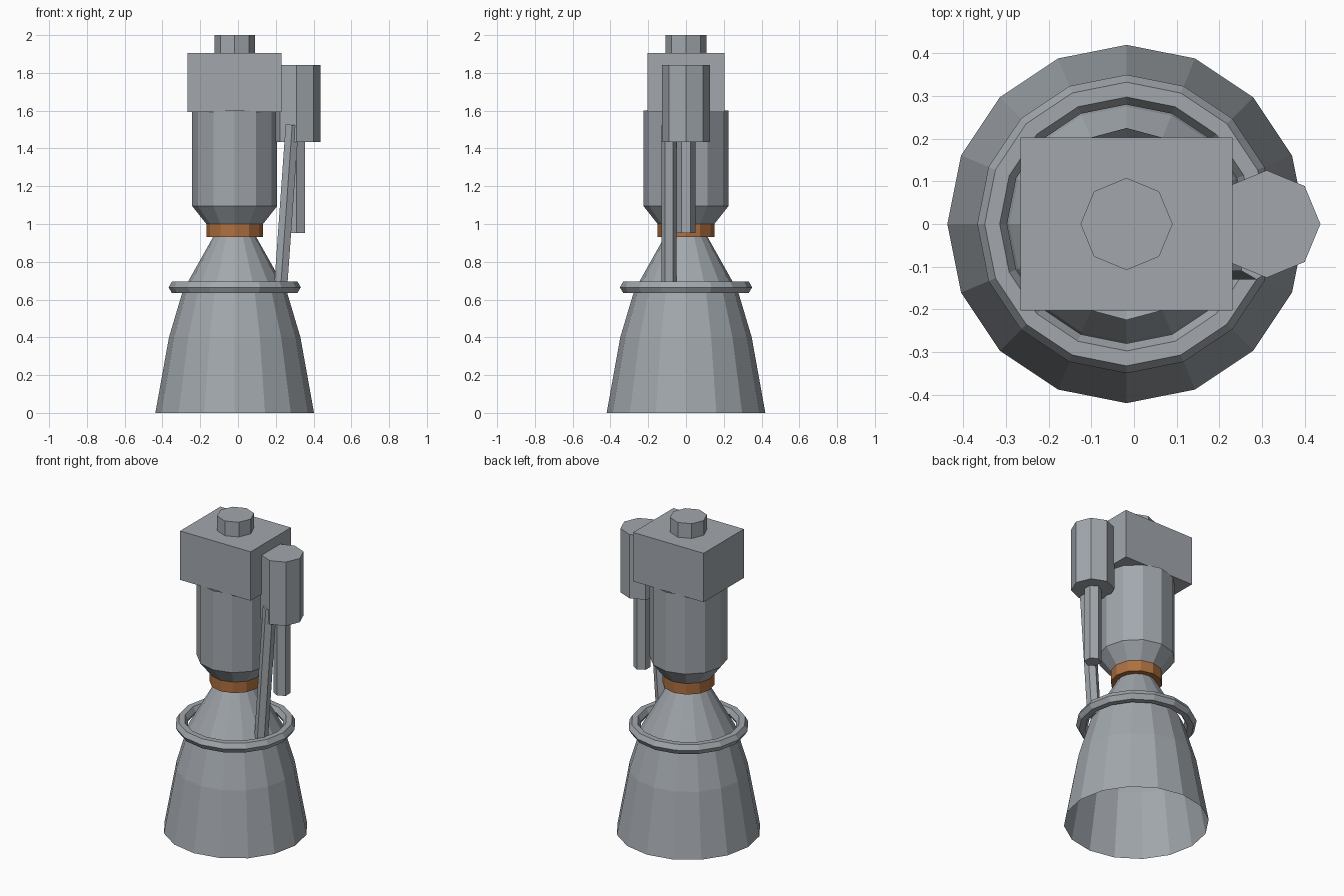
import bpy, bmesh, math
from mathutils import Vector

cube = bpy.data.objects.get("Cube")
if cube:
    bpy.data.objects.remove(cube, do_unlink=True)

AXIS = -0.0175  # x of the engine's main axis


def material(name, rgb):
    mat = bpy.data.materials.new(name)
    mat.use_nodes = True
    mat.diffuse_color = (*rgb, 1)
    mat.node_tree.nodes["Principled BSDF"].inputs["Base Color"].default_value = (*rgb, 1)
    return mat


steel = material("steel_grey", (0.36, 0.39, 0.42))
copper = material("copper_brown", (0.42, 0.16, 0.05))


def lathe(name, profile, sides, mat=steel, x=AXIS, turn=0.0, capped=True):
    """Revolve (radius, z) points, listed upwards, into a flat-faced solid or open shell."""
    bm = bmesh.new()
    rings = []
    for r, z in profile:
        angles = [turn + math.tau * i / sides for i in range(sides)]
        rings.append([bm.verts.new((r * math.cos(a), r * math.sin(a), z)) for a in angles])
    for lo, hi in zip(rings, rings[1:]):
        for i in range(sides):
            j = (i + 1) % sides
            bm.faces.new((lo[i], lo[j], hi[j], hi[i]))
    if capped:
        bm.faces.new(rings[0][::-1])
        bm.faces.new(rings[-1])
    mesh = bpy.data.meshes.new(name)
    bm.to_mesh(mesh)
    bm.free()
    mesh.materials.append(mat)
    obj = bpy.data.objects.new(name, mesh)
    obj.location.x = x
    bpy.context.collection.objects.link(obj)
    return obj


# Open nozzle bell
lathe("nozzle_bell", [(0.42, 0), (0.348, 0.4), (0.275, 0.645), (0.112, 0.935)], 16, capped=False)

# Throat collar and open-topped chamber
lathe("throat_collar", [(0.15, 0.93), (0.15, 1.0)], 12, copper)
lathe("chamber", [(0.15, 1.0), (0.225, 1.095), (0.225, 1.6)], 12, capped=False)

# Manifold ring around the bell
bpy.ops.mesh.primitive_torus_add(location=(AXIS, 0, 0.665), major_segments=16, minor_segments=6,
                                 major_radius=0.315, minor_radius=0.035)
ring = bpy.context.object
ring.name = "manifold_ring"
ring.data.materials.append(steel)

# Head block with the stub on top
bpy.ops.mesh.primitive_cube_add(size=1, location=(AXIS, 0, 1.75))
block = bpy.context.object
block.name = "head_block"
block.scale = (0.498, 0.406, 0.312)
block.data.materials.append(steel)
lathe("top_stub", [(0.108, 1.9), (0.108, 2.0)], 8)

# Side pump and its straight exhaust
PUMP_X = 0.311
lathe("side_pump", [(0.126, 1.435), (0.126, 1.842)], 8, x=PUMP_X)
lathe("pump_exhaust", [(0.05, 0.952), (0.05, 1.45)], 6, x=PUMP_X, turn=math.pi / 2)

# Slanted feed pipe from the pump down to the ring
low, high = Vector((0.226, -0.09, 0.665)), Vector((0.287, -0.09, 1.525))
pipe = lathe("feed_pipe", [(0.04, 0), (0.04, (high - low).length)], 6, turn=math.pi / 2)
pipe.location = low
pipe.rotation_euler.y = math.atan2(high.x - low.x, high.z - low.z)
